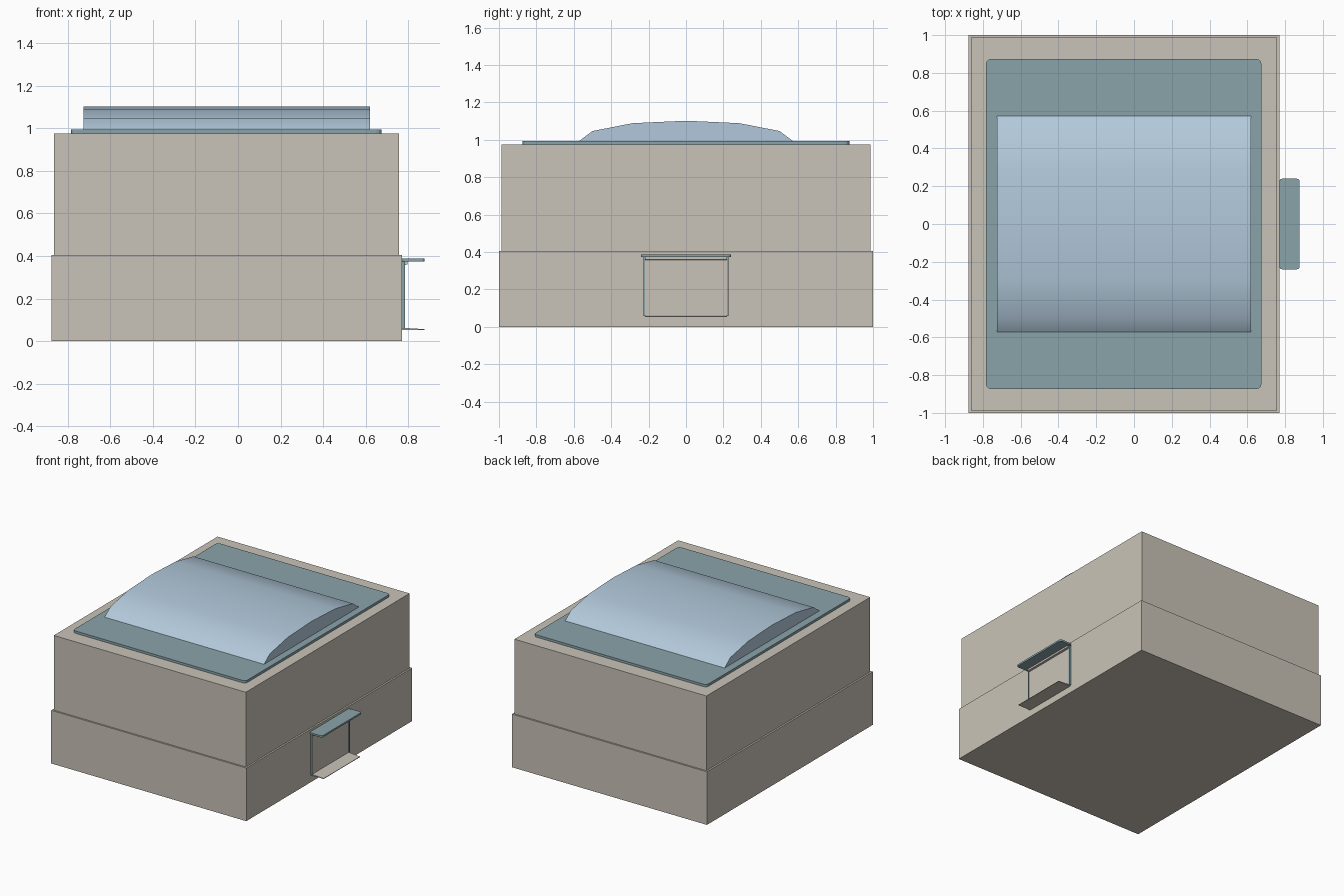
import bpy
import bmesh
from math import radians
from mathutils import Vector

cube = bpy.data.objects.get("Cube")
if cube:
    bpy.data.objects.remove(cube)


def srgb(*rgb):
    return tuple(((c / 255 + 0.055) / 1.055) ** 2.4 for c in rgb) + (1.0,)


def material(name, color):
    mat = bpy.data.materials.new(name)
    mat.use_nodes = True
    mat.diffuse_color = color
    bsdf = next(n for n in mat.node_tree.nodes if n.type == 'BSDF_PRINCIPLED')
    bsdf.inputs["Base Color"].default_value = color
    return mat


BEIGE = material("beige wall", srgb(202, 196, 184))
TEAL = material("grey teal trim", srgb(138, 164, 170))
BLUE = material("pale blue skylight", srgb(178, 201, 219))


def finish(name, bm, mat):
    bmesh.ops.recalc_face_normals(bm, faces=bm.faces)
    mesh = bpy.data.meshes.new(name)
    bm.to_mesh(mesh)
    bm.free()
    mesh.materials.append(mat)
    obj = bpy.data.objects.new(name, mesh)
    bpy.context.collection.objects.link(obj)
    return obj


def box(name, mat, x, y, z, corner=0):
    """Box from (min, max) ranges, with optional rounded vertical corners."""
    bm = bmesh.new()
    bmesh.ops.create_cube(bm, size=1)
    for v in bm.verts:
        v.co = Vector(r[0] if c < 0 else r[1] for c, r in zip(v.co, (x, y, z)))
    if corner:
        upright = [e for e in bm.edges
                   if abs(e.verts[0].co.z - e.verts[1].co.z) > 1e-5
                   and (e.verts[0].co - e.verts[1].co).xy.length < 1e-5]
        bmesh.ops.bevel(bm, geom=upright, offset=corner, segments=3,
                        profile=0.5, affect='EDGES')
    return finish(name, bm, mat)


def extrude(name, mat, points, direction):
    """Solid made by sweeping a closed outline along a vector."""
    bm = bmesh.new()
    face = bm.faces.new([bm.verts.new(p) for p in points])
    swept = bmesh.ops.extrude_face_region(bm, geom=[face], use_keep_orig=True)
    verts = [g for g in swept["geom"] if isinstance(g, bmesh.types.BMVert)]
    bmesh.ops.translate(bm, verts=verts, vec=direction)
    return finish(name, bm, mat)


# Building body in two stepped storeys
box("lower_walls", BEIGE, (-0.877, 0.77), (-1, 1), (0, 0.405))
box("upper_walls", BEIGE, (-0.864, 0.757), (-0.987, 0.987), (0.405, 0.975))

# Roof panel with rounded corners
box("roof_panel", TEAL, (-0.784, 0.674), (-0.873, 0.873), (0.975, 0.993), 0.025)

# Vaulted skylight
half = [(0.572, 0.993), (0.5, 1.047), (0.285, 1.089)]
arch = half + [(0, 1.102)] + [(-y, z) for y, z in reversed(half)]
vault = extrude("vaulted_skylight", BLUE,
                [(-0.726, y, z) for y, z in arch], (1.346, 0, 0))
bpy.context.view_layer.objects.active = vault
vault.select_set(True)
bpy.ops.object.shade_smooth_by_angle(angle=radians(45))
vault.select_set(False)

# Door panel with projecting sill and small cornice
door = [(0.77, 0.375), (0.795, 0.375), (0.795, 0.36), (0.78, 0.357),
        (0.78, 0.062), (0.877, 0.056), (0.877, 0.052), (0.77, 0.052)]
extrude("door_panel_and_sill", BEIGE,
        [(x, -0.22, z) for x, z in door], (0, 0.44, 0))

# Door posts and canopy
for side, y in (("front", -0.224), ("back", 0.224)):
    box(side + "_door_post", TEAL, (0.77, 0.784), (y - 0.004, y + 0.004),
        (0.058, 0.375))
box("door_canopy", TEAL, (0.77, 0.877), (-0.24, 0.24), (0.374, 0.387), 0.015)
